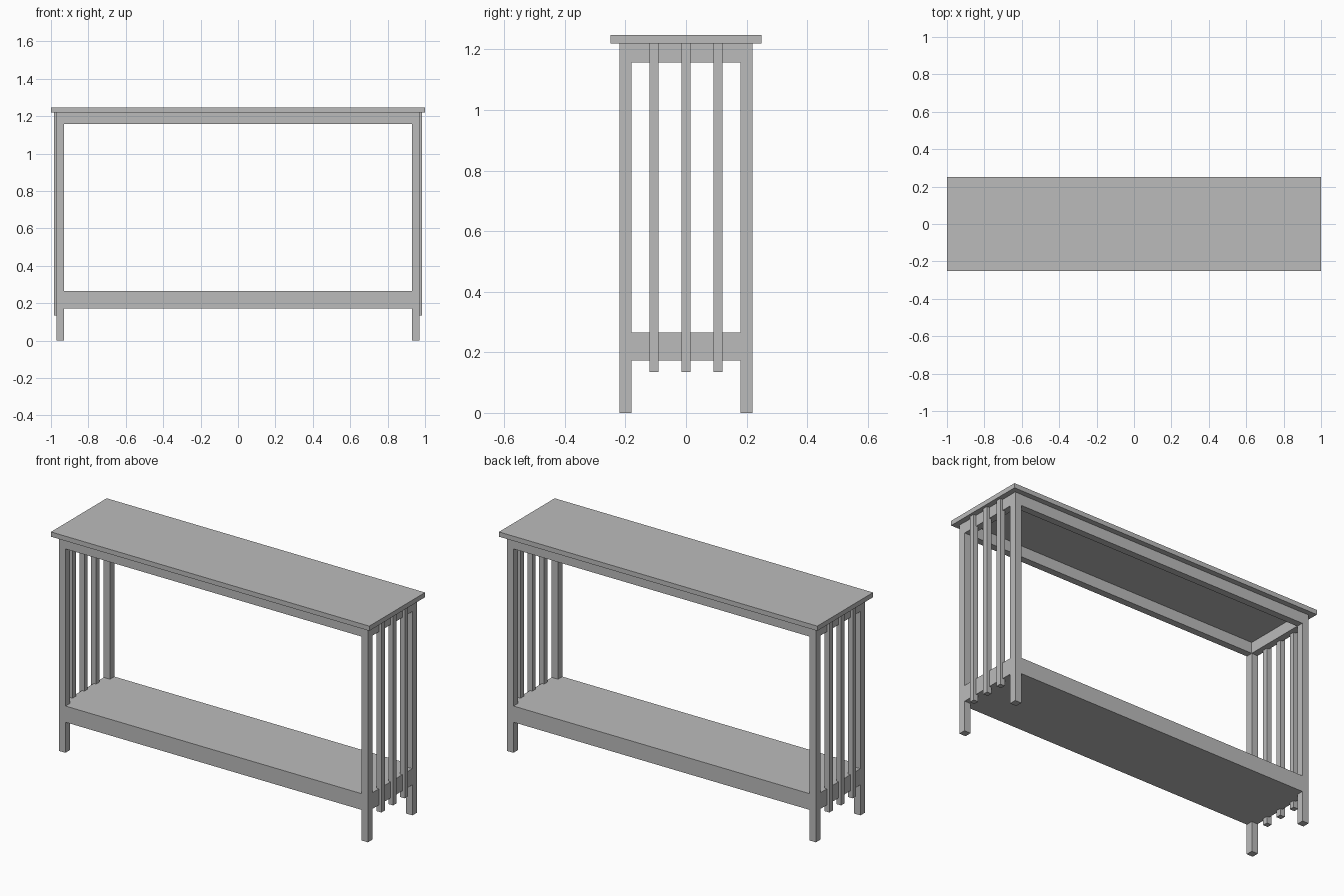
import bpy
import bmesh
from mathutils import Vector

cube = bpy.data.objects.get("Cube")
if cube:
    bpy.data.objects.remove(cube, do_unlink=True)

# One plain grey finish for the whole table
grey = bpy.data.materials.new("plain_grey")
grey.use_nodes = True
colour = (0.5, 0.5, 0.5, 1.0)
grey.diffuse_color = colour
grey.node_tree.nodes["Principled BSDF"].inputs["Base Color"].default_value = colour

TOP_UNDERSIDE = 1.22
LEG_X, LEG_Y, LEG_WIDTH = 0.95, 0.2, 0.04
FRAME_X, FRAME_Y = 0.969, 0.219      # outer faces of the apron and shelf


def box(name, low, high):
    """Add a box between two opposite corners."""
    low, high = Vector(low), Vector(high)
    bm = bmesh.new()
    bmesh.ops.create_cube(bm, size=1)
    bmesh.ops.scale(bm, vec=high - low, verts=bm.verts)
    bmesh.ops.translate(bm, vec=(low + high) / 2, verts=bm.verts)
    mesh = bpy.data.meshes.new(name)
    bm.to_mesh(mesh)
    bm.free()
    mesh.materials.append(grey)
    obj = bpy.data.objects.new(name, mesh)
    bpy.context.collection.objects.link(obj)
    return obj


def post(name, x, y, width, bottom):
    """Add a square post reaching up to the table top."""
    h = width / 2
    return box(name, (x - h, y - h, bottom), (x + h, y + h, TOP_UNDERSIDE))


# Table top and lower shelf
box("table_top", (-1, -0.25, TOP_UNDERSIDE), (1, 0.25, 1.247))
box("lower_shelf", (-FRAME_X, -FRAME_Y, 0.173), (FRAME_X, FRAME_Y, 0.265))

# Corner legs
for end, sx in (("left", 1), ("right", -1)):
    for side, sy in (("front", -1), ("back", 1)):
        post(f"{side}_{end}_leg", sx * LEG_X, sy * LEG_Y, LEG_WIDTH, 0)

# Apron frame below the top
RAIL, RAIL_BOTTOM = 0.04, 1.157
for side, sy in (("front", -1), ("back", 1)):
    y = sorted((sy * FRAME_Y, sy * (FRAME_Y - RAIL)))
    box(f"{side}_apron", (-FRAME_X, y[0], RAIL_BOTTOM), (FRAME_X, y[1], TOP_UNDERSIDE))
for end, sx in (("left", 1), ("right", -1)):
    x = sorted((sx * FRAME_X, sx * (FRAME_X - RAIL)))
    inner_y = FRAME_Y - RAIL
    box(f"{end}_apron", (x[0], -inner_y, RAIL_BOTTOM), (x[1], inner_y, TOP_UNDERSIDE))

# Slim spindles at both ends
for end, sx in (("left", 1), ("right", -1)):
    for place, y in (("front", -0.105), ("middle", 0), ("back", 0.105)):
        post(f"{end}_{place}_spindle", sx * 0.97, y, 0.03, 0.135)
